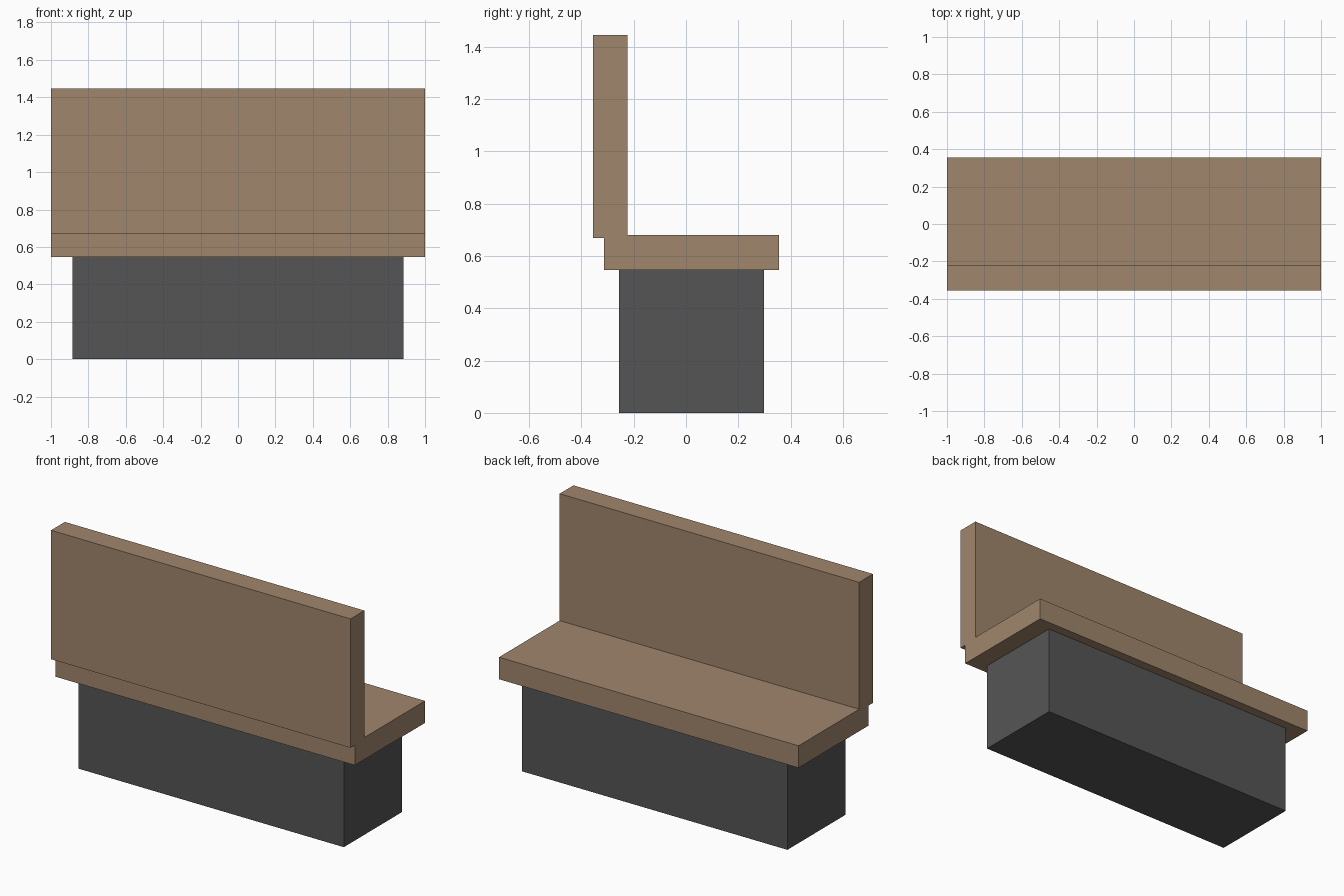
import bpy

cube = bpy.data.objects.get("Cube")
if cube:
    bpy.data.objects.remove(cube, do_unlink=True)


def make_material(name, color):
    mat = bpy.data.materials.new(name)
    mat.use_nodes = True
    mat.diffuse_color = color
    bsdf = next(n for n in mat.node_tree.nodes if n.type == "BSDF_PRINCIPLED")
    bsdf.inputs["Base Color"].default_value = color
    return mat


def make_box(name, width, y_range, z_range, mat):
    """Box centred on x, spanning the given y and z ranges."""
    (y0, y1), (z0, z1) = y_range, z_range
    bpy.ops.mesh.primitive_cube_add(size=1, location=(0, (y0 + y1) / 2, (z0 + z1) / 2))
    obj = bpy.context.object
    obj.name = obj.data.name = name
    obj.scale = (width, y1 - y0, z1 - z0)
    bpy.ops.object.transform_apply(location=False, rotation=False, scale=True)
    obj.data.materials.append(mat)
    return obj


wood = make_material("brown wood", (0.352, 0.239, 0.15, 1))
dark = make_material("dark grey", (0.091, 0.091, 0.091, 1))

# Solid plinth under the seat
make_box("base", 1.772, (-0.256, 0.298), (0, 0.547), dark)

# Seat slab, overhanging the plinth
make_box("seat", 2, (-0.314, 0.355), (0.547, 0.68), wood)

# Upright backrest, sunk slightly into the seat and overhanging its edge
make_box("backrest", 2, (-0.355, -0.223), (0.668, 1.446), wood)
